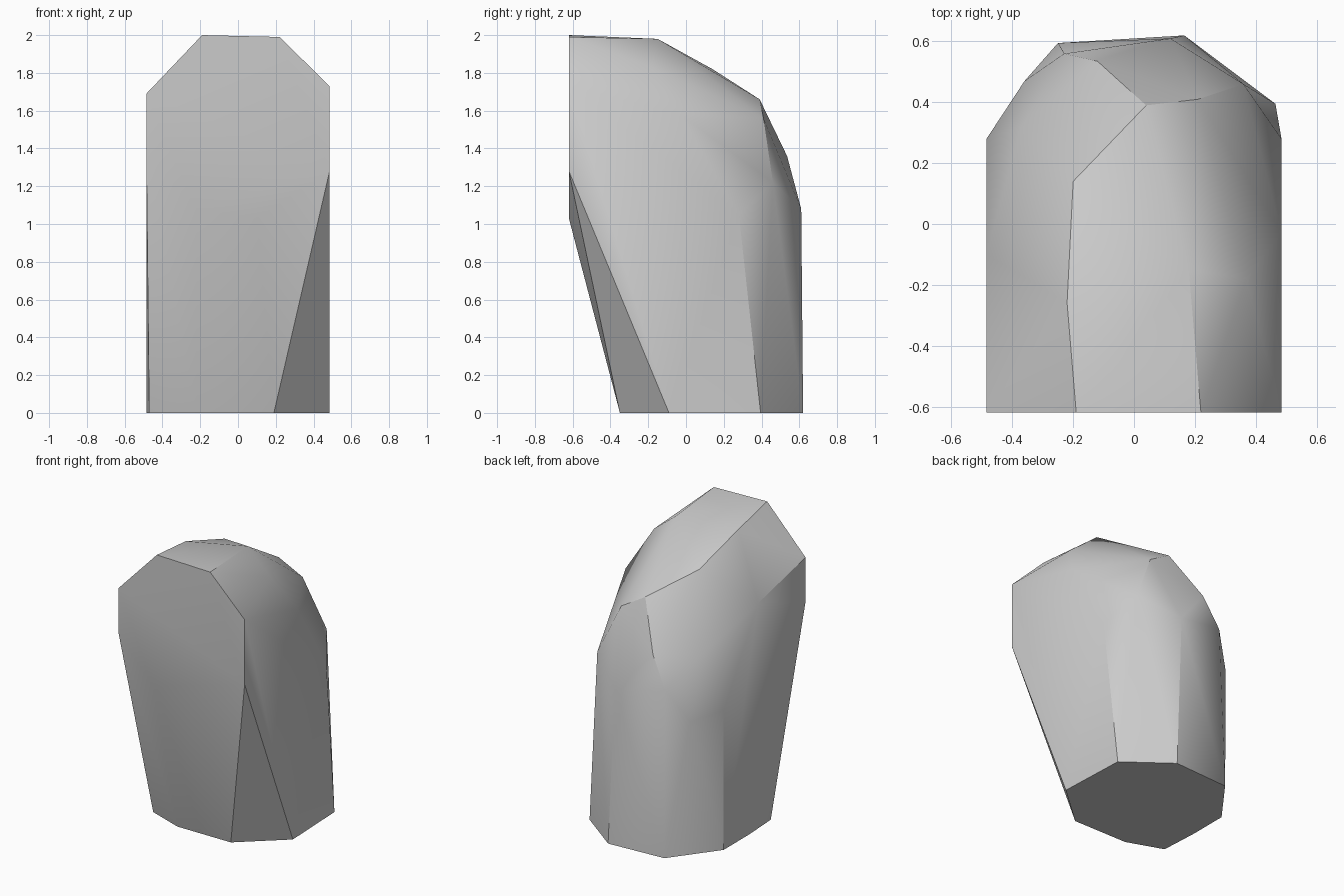
import bpy
import bmesh
import math

# Remove the default object
default_cube = bpy.data.objects.get("Cube")
if default_cube:
    bpy.data.objects.remove(default_cube, do_unlink=True)


def make_material(name, colour):
    material = bpy.data.materials.new(name)
    material.use_nodes = True
    material.diffuse_color = colour
    shader = material.node_tree.nodes["Principled BSDF"]
    shader.inputs["Base Color"].default_value = colour
    return material


def faceted_solid(name, corners, material):
    """Wrap a set of corner points in one tight convex skin."""
    bm = bmesh.new()
    for corner in corners:
        bm.verts.new(corner)
    hull = bmesh.ops.convex_hull(bm, input=bm.verts[:])
    # Drop points that ended up inside the skin
    inner = [g for g in hull["geom_interior"] if isinstance(g, bmesh.types.BMVert)]
    bmesh.ops.delete(bm, geom=inner, context="VERTS")
    # Merge nearly coplanar triangles into clean flat facets
    bmesh.ops.dissolve_limit(bm, angle_limit=math.radians(1),
                             verts=bm.verts[:], edges=bm.edges[:])
    bmesh.ops.recalc_face_normals(bm, faces=bm.faces[:])
    mesh = bpy.data.meshes.new(name)
    bm.to_mesh(mesh)
    bm.free()
    mesh.materials.append(material)
    solid = bpy.data.objects.new(name, mesh)
    bpy.context.collection.objects.link(solid)
    return solid


front, side, floor = -.62, .485, 0

# Footprint on the ground, (x, y)
footprint = [(.19, -.35), (side, -.09), (.465, .395), (.165, .62), (-.25, .595),
             (-side, .28), (-side, 0), (-.47, -.26), (-.22, -.35)]

# Outline of the flat upright front facet, (x, z)
front_outline = [(-side, 1.69), (-.19, 2), (.22, 1.99), (side, 1.73),
                 (side, 1.28), (.1, 1.03), (-.22, 1.08), (-side, 1.38)]

# Corners around the middle of the back and flanks
waist = [(side, .28, 1.05), (.36, .46, 1.22), (.12, .61, 1.08),
         (-.23, .56, 1.15), (-.36, .47, .93), (-side, .28, .97)]

# Corners of the rounded shoulder
shoulder = [(side, -.03, 1.58), (.21, .41, 1.56), (.04, .39, 1.66),
            (-.12, .535, 1.36), (-.37, .32, 1.36), (-side, -.1, 1.57)]

# Corners of the crown
crown = [(.18, -.15, 1.98), (.37, -.18, 1.83), (-.2, .14, 1.82), (-.22, -.26, 1.95)]

corners = [(x, y, floor) for x, y in footprint]
corners += [(x, front, z) for x, z in front_outline]
corners += waist + shoulder + crown

stone_grey = make_material("stone_grey", (.6, .6, .6, 1))
stone = faceted_solid("stone_block", corners, stone_grey)

# Soft shading between shallow facets, crisp on the strong edges
bpy.context.view_layer.objects.active = stone
stone.select_set(True)
bpy.ops.object.shade_smooth_by_angle(angle=math.radians(30))
